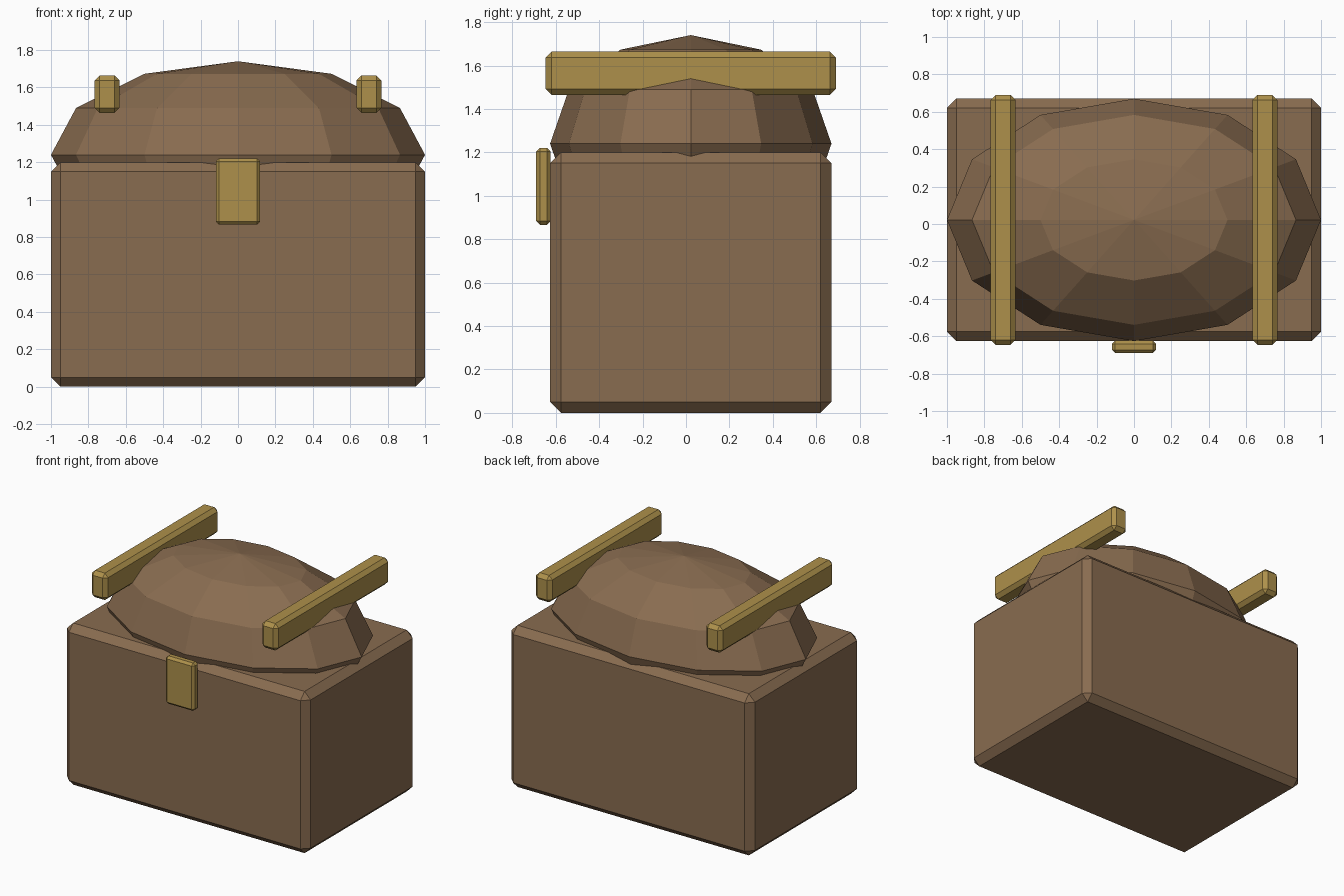
import bpy
from mathutils import Vector

if "Cube" in bpy.data.objects:
    bpy.data.objects.remove(bpy.data.objects["Cube"])

CY = 0.022  # chest centre in depth


def material(name, rgb):
    m = bpy.data.materials.new(name)
    m.diffuse_color = (*rgb, 1)
    m.use_nodes = True
    m.node_tree.nodes["Principled BSDF"].inputs["Base Color"].default_value = m.diffuse_color
    return m


wood = material("wood", (0.25, 0.15, 0.08))
brass = material("brass", (0.42, 0.28, 0.07))


def box(name, lo, hi, bevel, mat):
    """Chamfered box between two corners."""
    lo, hi = Vector(lo), Vector(hi)
    bpy.ops.mesh.primitive_cube_add(size=1, location=(lo + hi) / 2)
    ob = bpy.context.object
    ob.name = name
    ob.scale = hi - lo
    bpy.ops.object.transform_apply(location=False, rotation=False, scale=True)
    mod = ob.modifiers.new("chamfer", "BEVEL")
    mod.width = bevel
    mod.segments = 1
    ob.data.materials.append(mat)
    return ob


# Chest body
box("chest_body", (-1, CY - 0.648, 0), (1, CY + 0.648, 1.2), 0.05, wood)

# Domed lid: squashed low-poly sphere sunk into the body
bpy.ops.mesh.primitive_uv_sphere_add(segments=12, ring_count=6, radius=1,
                                     location=(0, CY, 1.24))
lid = bpy.context.object
lid.name = "domed_lid"
lid.scale = (1, 0.648, 0.5)
bpy.ops.object.transform_apply(location=False, rotation=False, scale=True)
lid.data.materials.append(wood)

# Straps across the lid
for side, x in (("left", -0.7), ("right", 0.7)):
    box(f"{side}_strap", (x - 0.067, CY - 0.668, 1.464),
        (x + 0.067, CY + 0.668, 1.664), 0.027, brass)

# Front latch
box("front_latch", (-0.118, -0.69, 0.866), (0.118, -0.624, 1.221), 0.017, brass)
